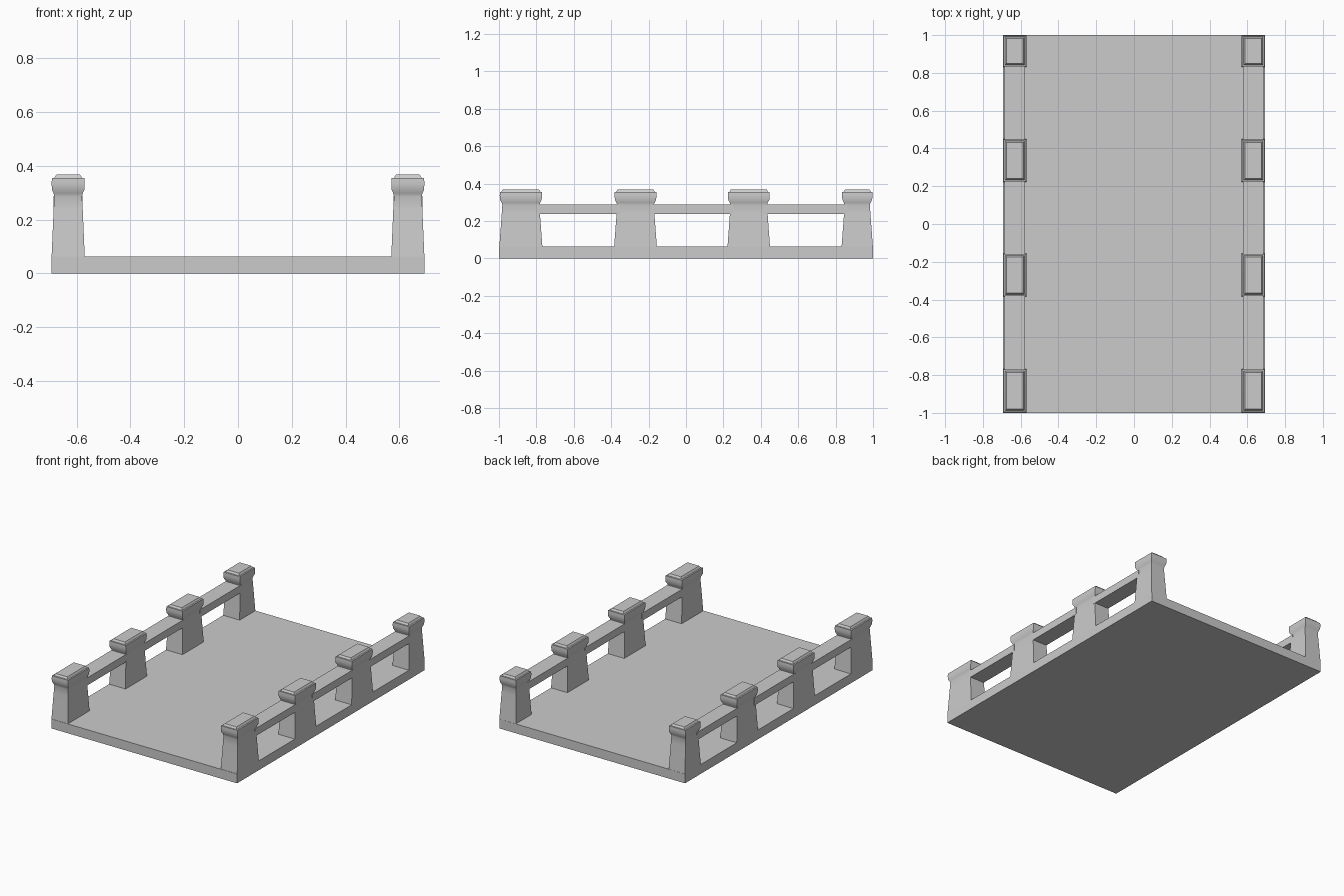
import bpy, bmesh

if "Cube" in bpy.data.objects:
    bpy.data.objects.remove(bpy.data.objects["Cube"])

def box(name, x0, x1, y0, y1, z0, z1):
    bpy.ops.mesh.primitive_cube_add(size=1, location=((x0+x1)/2, (y0+y1)/2, (z0+z1)/2))
    ob = bpy.context.object
    ob.name = name
    ob.scale = (x1-x0, y1-y0, z1-z0)
    bpy.ops.object.transform_apply(location=True, rotation=False, scale=True)
    return ob

# (height, inset x, inset y): tapered shaft, narrow neck, flared head, chamfered cap
PROFILE = [(0.063, 0, 0), (0.24, 0.0075, 0.013), (0.285, 0.01, 0.016),
           (0.298, 0.007, 0.012), (0.312, 0.001, 0.004), (0.335, 0, 0.002),
           (0.354, 0.001, 0.003), (0.355, 0.010, 0.010), (0.368, 0.018, 0.018)]

def post(name, x0, x1, y0, y1):
    bm = bmesh.new()
    rings = []
    for z, ix, iy in PROFILE:
        rings.append([bm.verts.new(p) for p in (
            (x0+ix, y0+iy, z), (x1-ix, y0+iy, z), (x1-ix, y1-iy, z), (x0+ix, y1-iy, z))])
    for a, b in zip(rings, rings[1:]):
        for i in range(4):
            j = (i+1) % 4
            bm.faces.new((a[i], a[j], b[j], b[i]))
    bm.faces.new(rings[0][::-1])
    bm.faces.new(rings[-1])
    me = bpy.data.meshes.new(name)
    bm.to_mesh(me)
    bm.free()
    ob = bpy.data.objects.new(name, me)
    bpy.context.collection.objects.link(ob)
    bpy.ops.object.select_all(action='DESELECT')
    ob.select_set(True)
    bpy.context.view_layer.objects.active = ob
    bpy.ops.object.shade_smooth_by_angle(angle=0.6)

# Deck slab
box("deck", -0.693, 0.693, -1, 1, 0, 0.063)

# Posts and rails on both sides
SPANS = [(-0.998, -0.768), (-0.384, -0.156), (0.222, 0.449), (0.832, 0.999)]
for side, s in (("left", -1), ("right", 1)):
    x0, x1 = sorted((s*0.570, s*0.693))
    for i, (y0, y1) in enumerate(SPANS):
        post(f"{side}_post_{i+1}", x0, x1, y0, y1)
    r0, r1 = sorted((s*0.578, s*0.686))
    for i in range(3):
        box(f"{side}_rail_{i+1}", r0, r1, SPANS[i][1]-0.03, SPANS[i+1][0]+0.03, 0.237, 0.288)
